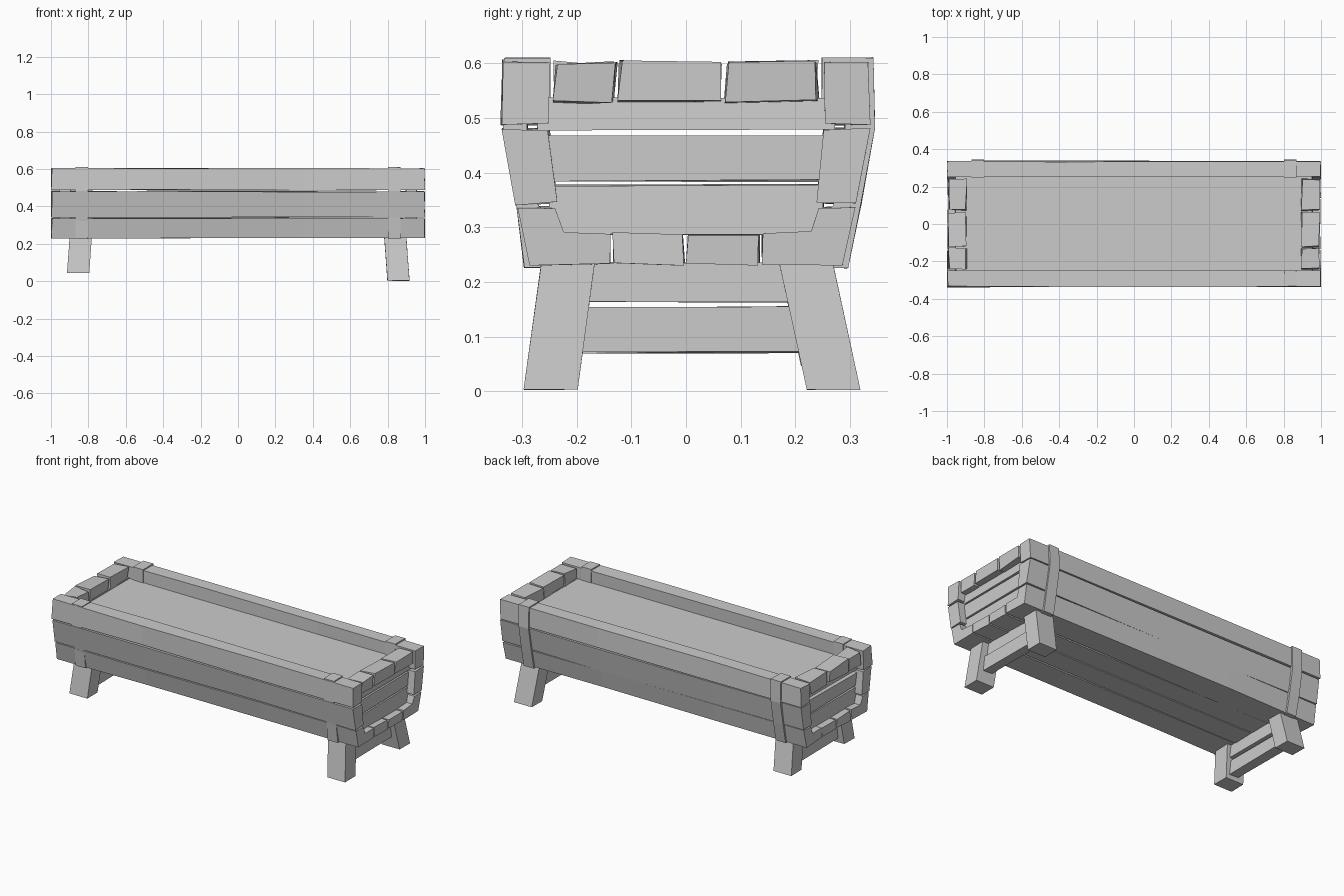
import bpy, bmesh, random

if "Cube" in bpy.data.objects:
    bpy.data.objects.remove(bpy.data.objects["Cube"])

random.seed(4)


def loft(name, sections, jitter=0.0):
    """Solid through matching rings of 3D points."""
    bm = bmesh.new()
    rings = []
    for ring in sections:
        rings.append([bm.verts.new([c + random.uniform(-jitter, jitter) for c in p]) for p in ring])
    n = len(rings[0])
    for a, b in zip(rings, rings[1:]):
        for i in range(n):
            bm.faces.new((a[i], a[(i + 1) % n], b[(i + 1) % n], b[i]))
    bm.faces.new(rings[0])
    bm.faces.new(rings[-1])
    bmesh.ops.recalc_face_normals(bm, faces=bm.faces)
    me = bpy.data.meshes.new(name)
    bm.to_mesh(me)
    bm.free()
    ob = bpy.data.objects.new(name, me)
    bpy.context.collection.objects.link(ob)
    return ob


def along_x(name, profile, xs, jitter=0.003):
    """Extrude a (y, z) profile through the given x stations."""
    return loft(name, [[(x, y, z) for y, z in profile] for x in xs], jitter)


def box(name, x0, x1, y0, y1, z0, z1, jitter=0.003):
    return along_x(name, [(y0, z0), (y1, z0), (y1, z1), (y0, z1)], (x0, x1), jitter)


# Long side planks, three per side, leaning outward
planks = {
    "upper_plank": [(0.252, 0.488), (0.337, 0.488), (0.334, 0.604), (0.250, 0.604)],
    "middle_plank": [(0.238, 0.346), (0.311, 0.342), (0.335, 0.480), (0.252, 0.480)],
    "lower_plank": [(0.140, 0.232), (0.288, 0.230), (0.309, 0.337), (0.242, 0.337),
                    (0.226, 0.290), (0.140, 0.290)],
}
stations = (-0.997, -0.4, 0.35, 0.997)
for side, s in (("front", -1), ("back", 1)):
    for name, prof in planks.items():
        along_x(f"{side}_{name}", [(s * y, z) for y, z in prof], stations)

# Floor boards
box("floor_board_front", -0.996, 0.996, -0.132, -0.004, 0.232, 0.288)
box("floor_board_back", -0.996, 0.996, 0.002, 0.134, 0.232, 0.286)

# Flat filling surface
box("filling", -0.91, 0.91, -0.255, 0.255, 0.505, 0.53, 0)

for end, e in (("left", -1), ("right", 1)):
    # Recessed end slats
    for i, (z0, z1, w) in enumerate(((0.287, 0.377, 0.25), (0.386, 0.465, 0.26), (0.480, 0.535, 0.27))):
        box(f"{end}_end_slat_{i + 1}", e * 0.895, e * 0.955, -w, w, z0, z1)
    # Cap blocks along the top of the end wall
    for i, (y0, y1) in enumerate(((-0.24, -0.13), (-0.12, 0.06), (0.073, 0.24))):
        box(f"{end}_cap_block_{i + 1}", e * 0.897, e * 0.99, y0, y1, 0.528, 0.600, 0.006)

    # Straps wrapped over the side walls
    for side, s, o in (("front", -1, -0.006), ("back", 1, 0.004)):
        prof = [(0.248, 0.520), (0.248, 0.610), (0.338 + o, 0.610), (0.341 + o, 0.482),
                (0.316 + o, 0.340), (0.296, 0.226), (0.230, 0.226), (0.230, 0.300), (0.270, 0.340),
                (0.290, 0.482), (0.290, 0.520)]
        along_x(f"{end}_{side}_strap", [(s * y, z) for y, z in prof],
                (e * 0.802, e * 0.868), 0.001)

    # Splayed legs; the left pair is cut shorter
    zb = 0.045 if e < 0 else 0.003
    for side, s, yb, yt in (("front", -1, 0.248, 0.213), ("back", 1, 0.270, 0.216)):
        f = 1 - zb / 0.24
        ring = []
        for z, k in ((zb, f), (0.25, 0)):
            yc, xc, w = yt + (yb - yt) * k, 0.84 + 0.018 * k, 0.049
            ring.append([(e * (xc + dx), s * (yc + dy), z) for dx, dy in
                         ((-0.059, -w), (0.059, -w), (0.059, w), (-0.059, w))])
        loft(f"{end}_{side}_leg", ring, 0.001)

    # Braces between the legs
    box(f"{end}_lower_brace", e * 0.82, e * 0.875, -0.21, 0.21, 0.073, 0.152, 0.004)
    box(f"{end}_upper_brace", e * 0.81, e * 0.86, -0.20, 0.20, 0.164, 0.235)
